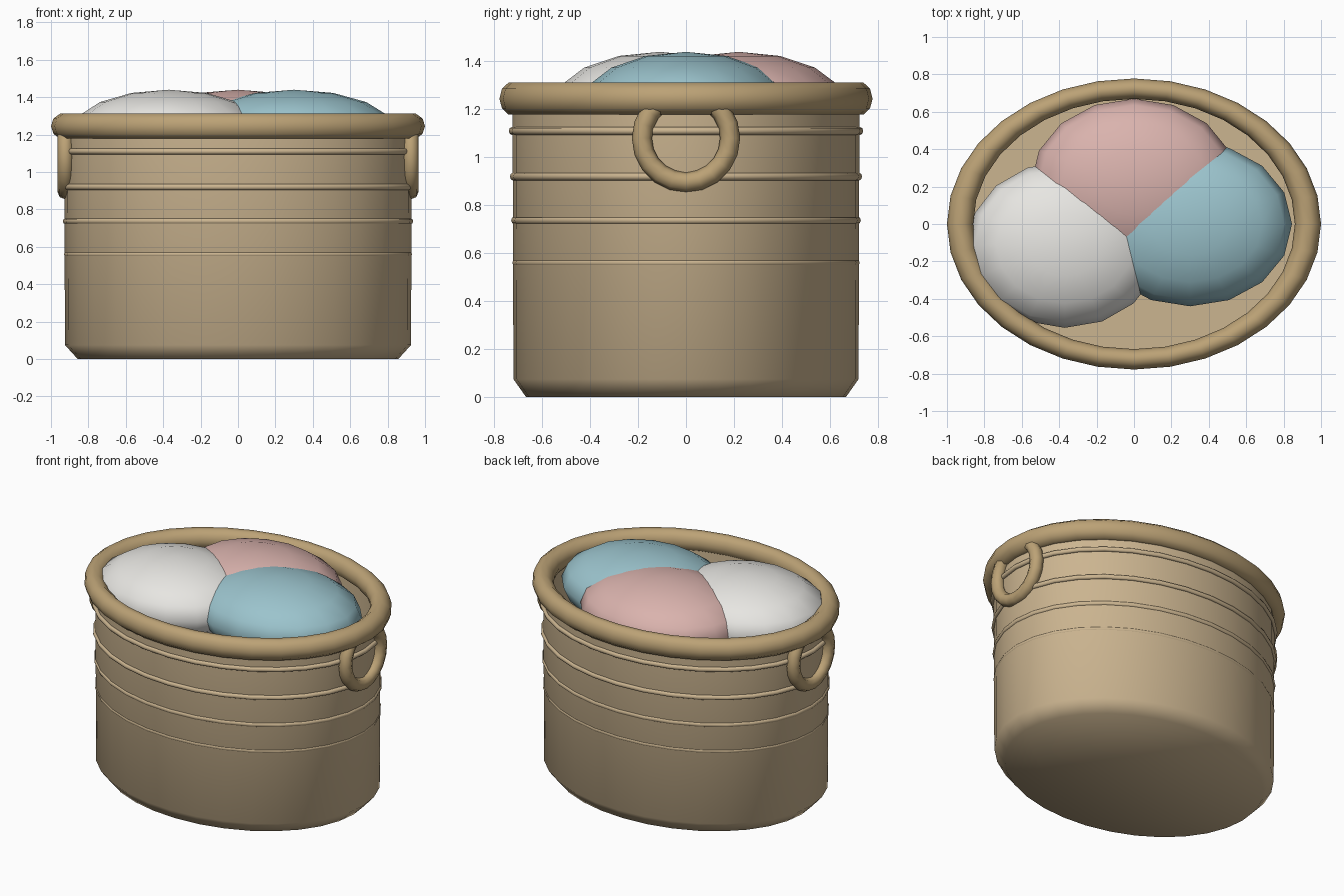
import bpy, bmesh, math

if "Cube" in bpy.data.objects:
    bpy.data.objects.remove(bpy.data.objects["Cube"])

SY = 0.778      # basket depth relative to width
SIDES = 32


def material(name, rgb):
    m = bpy.data.materials.new(name)
    m.diffuse_color = (*rgb, 1)
    m.use_nodes = True
    m.node_tree.nodes["Principled BSDF"].inputs["Base Color"].default_value = m.diffuse_color
    return m


WICKER = material("wicker", (0.60, 0.46, 0.28))
BRAID = material("braid", (0.50, 0.36, 0.18))
CREAM = material("cream_cloth", (0.80, 0.79, 0.76))
PINK = material("pink_cloth", (0.70, 0.45, 0.42))
BLUE = material("blue_cloth", (0.33, 0.55, 0.61))


def finish(name, mat, angle=60):
    ob = bpy.context.object
    ob.name = name
    ob.data.materials.append(mat)
    bpy.ops.object.transform_apply(location=False, rotation=True, scale=True)
    bpy.ops.object.shade_smooth_by_angle(angle=math.radians(angle))
    return ob


def torus(name, mat, loc, major, minor, seg, mseg, rot=(0, 0, 0), scale=(1, 1, 1)):
    bpy.ops.mesh.primitive_torus_add(location=loc, rotation=rot, major_radius=major,
                                     minor_radius=minor, major_segments=seg, minor_segments=mseg)
    bpy.context.object.scale = scale
    return finish(name, mat)


# Basket shell: hollow oval lathe with a chamfered foot
profile = [(0.857, 0), (0.925, 0.075), (0.93, 1.22), (0.88, 1.22), (0.86, 0.08)]
bm = bmesh.new()
rings = [[bm.verts.new((r * math.cos(a), r * SY * math.sin(a), z))
          for a in (2 * math.pi * i / SIDES for i in range(SIDES))] for r, z in profile]
for lo, hi in zip(rings, rings[1:]):
    for i in range(SIDES):
        j = (i + 1) % SIDES
        bm.faces.new((lo[i], lo[j], hi[j], hi[i]))
bm.faces.new(rings[0][::-1])
bm.faces.new(rings[-1])
mesh = bpy.data.meshes.new("basket_body")
bm.to_mesh(mesh)
bm.free()
body = bpy.data.objects.new("basket_body", mesh)
bpy.context.collection.objects.link(body)
bpy.context.view_layer.objects.active = body
body.select_set(True)
finish("basket_body", WICKER)

# Rolled rim
torus("rim", BRAID, (0, 0, 1.245), 0.93, 0.07, SIDES, 10, scale=(1, SY, 1))

# Woven bands, standing out more towards the top
for i, (z, r) in enumerate([(0.56, 0.915), (0.737, 0.921), (0.92, 0.928), (1.11, 0.934)]):
    torus(f"band_{i + 1}", WICKER, (0, 0, z), r, 0.016, SIDES, 8, scale=(1, SY, 1))

# Ring handles at both ends, tops buried in the rim
for side, name in ((-1, "left_handle"), (1, "right_handle")):
    torus(name, BRAID, (side * 0.924, 0, 1.08), 0.184, 0.042, 20, 8, rot=(0, math.pi / 2, 0))

# Rolled towels inside
for name, mat, loc, size in (
        ("cream_towel", CREAM, (-0.37, -0.11, 1.215), (0.52, 0.445, 0.225)),
        ("pink_towel", PINK, (0.0, 0.22, 1.215), (0.55, 0.45, 0.225)),
        ("blue_towel", BLUE, (0.30, 0.0, 1.215), (0.545, 0.44, 0.225))):
    bpy.ops.mesh.primitive_uv_sphere_add(segments=16, ring_count=8, radius=1, location=loc)
    bpy.context.object.scale = size
    finish(name, mat)
